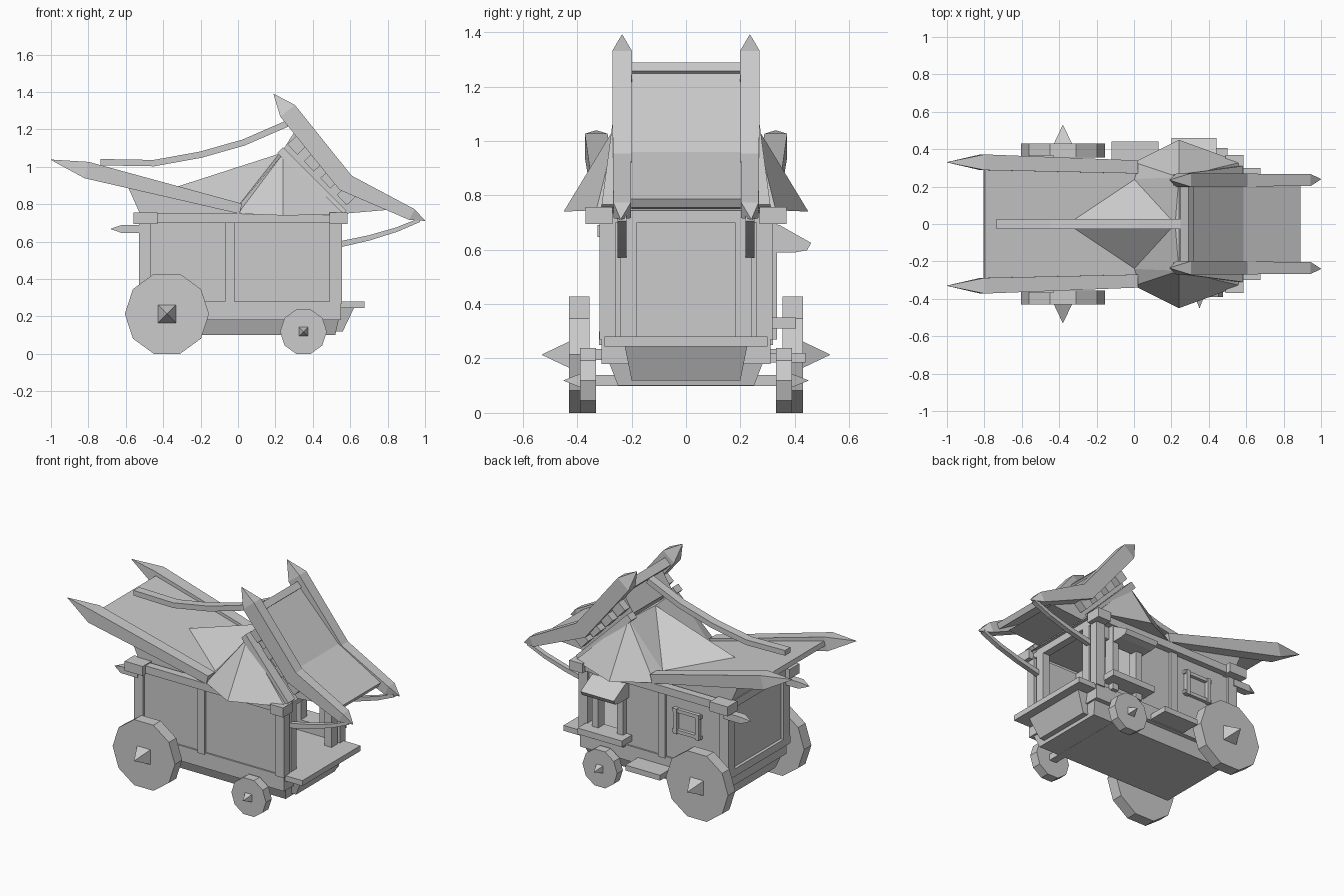
import bpy, bmesh, math
from mathutils import Vector

if "Cube" in bpy.data.objects:
    bpy.data.objects.remove(bpy.data.objects["Cube"])


def make(name, verts, faces, mirror=False):
    me = bpy.data.meshes.new(name)
    bm = bmesh.new()
    vs = [bm.verts.new(v) for v in verts]
    for f in faces:
        bm.faces.new([vs[i] for i in f])
    bmesh.ops.remove_doubles(bm, verts=bm.verts, dist=1e-5)
    bmesh.ops.recalc_face_normals(bm, faces=bm.faces)
    bm.to_mesh(me)
    bm.free()
    ob = bpy.data.objects.new(name, me)
    bpy.context.collection.objects.link(ob)
    if mirror:
        m = ob.modifiers.new("Mirror", 'MIRROR')
        m.use_axis = (False, True, False)
        m.use_mirror_merge = False
    return ob


def loft(name, rings, mirror=False):
    n = len(rings[0])
    verts = [v for r in rings for v in r]
    faces = [tuple(range(n)), tuple(range(len(verts) - n, len(verts)))]
    for k in range(len(rings) - 1):
        for i in range(n):
            j = (i + 1) % n
            faces.append((k*n + i, k*n + j, k*n + n + j, k*n + n + i))
    return make(name, verts, faces, mirror)


def box(name, x0, x1, y0, y1, z0, z1, mirror=False):
    ring = lambda z: [(x0, y0, z), (x1, y0, z), (x1, y1, z), (x0, y1, z)]
    return loft(name, [ring(z0), ring(z1)], mirror)


def prism(name, profile, y0, y1, mirror=False):
    return loft(name, [[(x, y, z) for x, z in profile] for y in (y0, y1)], mirror)


def bar(name, pts, mirror=False):
    """Sweep in the xz plane: points are x, y, z, half height, half width."""
    rings = []
    for i, (x, y, z, h, w) in enumerate(pts):
        a, b = pts[max(i - 1, 0)], pts[min(i + 1, len(pts) - 1)]
        d = Vector((b[0] - a[0], b[2] - a[2])).normalized()
        nx, nz = -d.y * h, d.x * h
        rings.append([(x + nx, y - w, z + nz), (x + nx, y + w, z + nz),
                      (x - nx, y + w, z - nz), (x - nx, y - w, z - nz)])
    return loft(name, rings, mirror)


def ngon(cx, cz, r, y, n, off=0):
    return [(cx + r*math.cos(off + 2*math.pi*i/n), y, cz + r*math.sin(off + 2*math.pi*i/n)) for i in range(n)]


T = 0.001  # size of a spike tip
# Wheels with pyramid hubs and axles
for nm, x, z, r, y0, y1, hub, tip in (("rear", -0.38, 0.214, 0.225, 0.355, 0.43, 0.075, 0.53),
                                     ("front", 0.35, 0.119, 0.125, 0.33, 0.39, 0.04, 0.45)):
    loft(nm + "_wheel", [ngon(x, z, r, y0, 10), ngon(x, z, r, y1, 10)], True)
    loft(nm + "_hub", [ngon(x, z, hub, y1 - .01, 4, math.pi/4), ngon(x, z, T, tip, 4, math.pi/4)], True)
    box(nm + "_axle", x - .025, x + .025, -y0 - .01, y0 + .01, z - .02, z + .02)

# Chassis, tapered hull and sloped footboard
loft("hull", [[(-.47, -.25, .1), (.52, -.25, .1), (.52, .25, .1), (-.47, .25, .1)],
              [(-.5, -.285, .19), (.54, -.285, .19), (.54, .285, .19), (-.5, .285, .19)]])
box("chassis", -.51, .55, -.31, .31, .18, .28)
loft("footboard_wedge", [[(.5, -.2, .12), (.56, -.2, .12), (.56, .2, .12), (.5, .2, .12)],
                         [(.5, -.225, .245), (.62, -.225, .245), (.62, .225, .245), (.5, .225, .245)]])
box("front_platform", .5, .675, -.3, .3, .245, .28)
box("side_step", -.12, .13, .3, .44, .185, .22)

# Cabin walls and open porch
box("cabin", -.51, .22, -.3, .3, .27, .72)
box("porch_wall", .2, .54, -.3, -.27, .27, .72)
box("counter_wall", .2, .54, .27, .3, .27, .35)
box("counter_header", .2, .54, .27, .3, .62, .72)
for x0, x1 in ((-.53, -.465), (-.07, -.02), (.49, .555)):
    box("wall_post", x0, x1, .28, .318, .27, .71, True)
box("rear_post", -.53, -.49, .25, .317, .27, .71, True)
box("rear_sill", -.53, -.5, -.32, .32, .25, .3)
box("porch_corner_post", .49, .555, .26, .318, .27, .71, True)
box("porch_post", .5, .55, .18, .24, .27, .71, True)
for x in (.22, .4):
    box("counter_post", x, x + .045, .27, .335, .27, .71)

# Counter with awning
box("counter", .18, .5, .27, .405, .31, .35)
loft("awning", [[(x, y, z) for y, z in ((.29, .59), (.29, .705), (.345, .69), (.46, .625), (.445, .598), (.4, .59))]
                for x in (.2, .44)])

# Side window frame
for x in (-.32, -.16):
    box("window_side", x, x + .025, .29, .328, .455, .62)
for z in (.46, .595):
    box("window_rail", -.33, -.125, .29, .322, z, z + .022)

# Top beams, corner blocks and pointed beam ends
box("side_beam", -.54, .57, .29, .34, .7, .75, True)
for x in (-.53, .5):
    box("end_beam", x, x + .05, -.34, .34, .7, .75)
for x0, x1 in ((-.56, -.43), (.49, .585)):
    box("corner_block", x0, x1, .27, .37, .695, .757, True)
bar("pointed_beam_end", [(-.68, .3, .668, T, T), (-.62, .3, .668, .022, .025), (-.5, .3, .668, .022, .025)], True)

# Rear roof sheet, its filler and pointed side boards
bar("rear_roof_sheet", [(-.8, 0, .985, .015, .31), (.03, 0, .77, .015, .29)])
prism("rear_roof_filler", [(-.52, .74), (-.6, .92), (.03, .76), (.03, .74)], -.28, .28)
bar("rear_roof_board", [(-1, .33, 1.038, T, T), (-.81, .33, .983, .045, .042), (.015, .305, .776, .028, .035)], True)

# Central faceted roof with flared sides
half = [(0, .24, .79), (.24, .25, 1.07), (0, .33, .75), (.24, .45, .74), (.57, .33, .745)]
verts = [(-.37, 0, .88), (.22, 0, 1.07)] + half + [(x, -y, z) for x, y, z in half]
faces = []
for k in (2, 7):
    faces += [(0, 1, k), (1, k + 1, k), (k, k + 1, k + 2), (k + 1, k + 3, k + 2),
              (k + 1, k + 4, k + 3), (k + 2, k + 3, k + 4), (0, k, k + 2)]
faces += [(1, 3, 8), (3, 6, 11, 8), (4, 6, 11, 9), (0, 4, 9)]
make("centre_roof", verts, faces)

# Front roof: bent sheet, ridge cap, pointed boards and rungs
bar("front_roof_sheet", [(.285, 0, 1.25, .018, .21), (.575, 0, .945, .018, .21), (.88, 0, .77, .018, .21)])
bar("front_ridge_cap", [(.27, 0, 1.27, .028, .2), (.3, 0, 1.238, .028, .2)])
bar("front_roof_board", [(.19, .235, 1.39, T, T), (.265, .235, 1.3, .05, .036),
                         (.575, .235, .915, .05, .034), (.93, .235, .745, .032, .032),
                         (1, .24, .712, T, T)], True)
prism("front_roof_filler", [(.31, 1.2), (.57, .9), (.8, .77), (.57, .75), (.24, 1.09)], -.2, .2)
bar("roof_edge_strip", [(.225, .235, 1.09, .022, .03), (.565, .275, .75, .022, .035)], True)
for i in range(4):
    x, z = .32 + i*.088, 1.12 - i*.09
    bar("roof_rung", [(x - .026, .225, z + .028, .04, .028), (x + .026, .225, z - .028, .04, .028)], True)

# Hanging ridge beam and curved braces under the front roof
bar("ridge_beam", [(x, 0, z, .017, .028) for x, z in
                   ((-.735, 1.025), (-.45, 1.02), (-.2, 1.065), (.03, 1.13), (.26, 1.23))])
bar("roof_brace", [(x, .235, z, h, .016) for x, z, h in
                   ((.54, .585, .016), (.7, .62, .014), (.85, .665, .012), (.97, .715, .01))], True)
